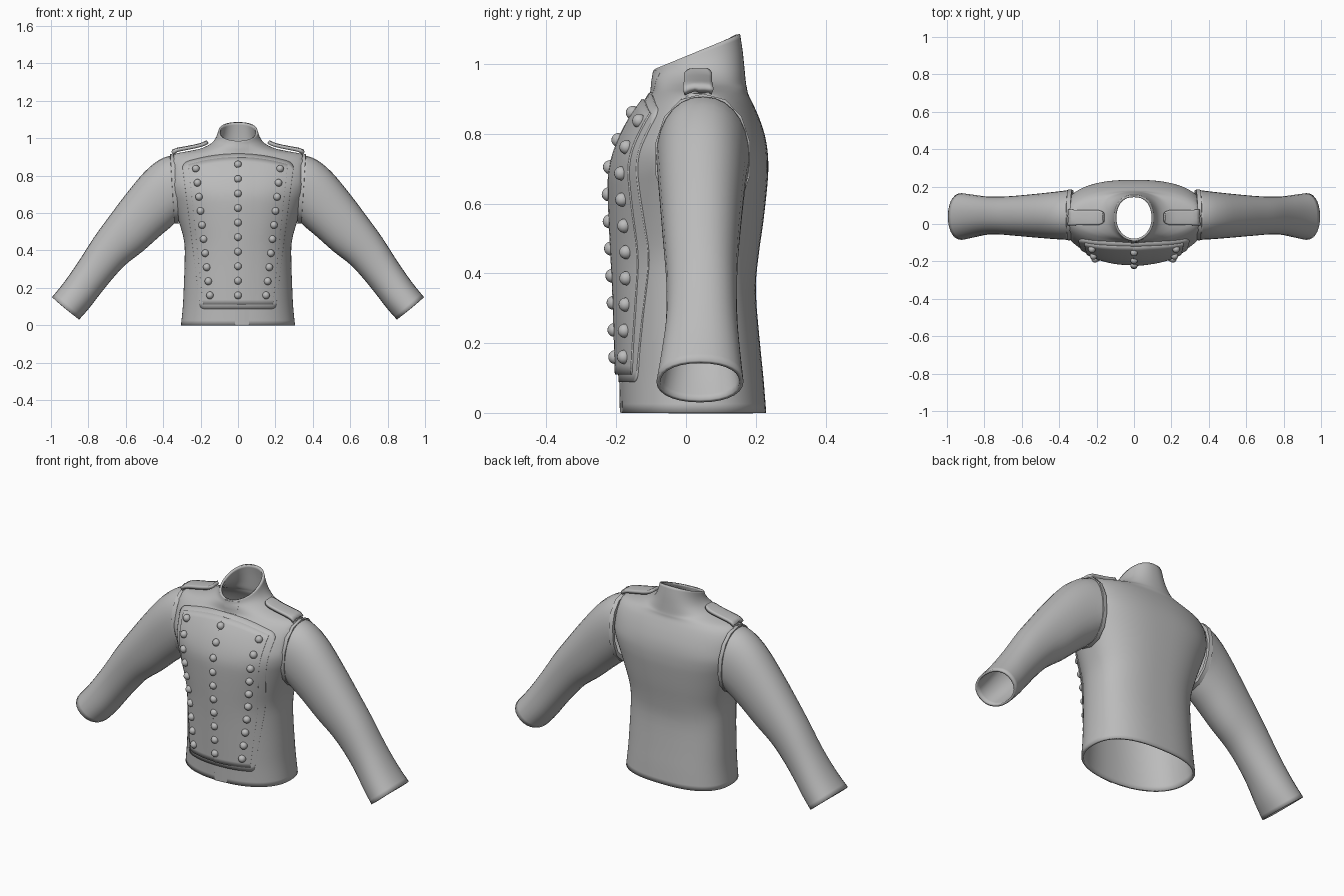
import bpy, bmesh, math
from mathutils import Vector
from mathutils.bvhtree import BVHTree

cube = bpy.data.objects.get("Cube")
if cube:
    bpy.data.objects.remove(cube, do_unlink=True)

cloth = bpy.data.materials.new("grey_cloth")
cloth.use_nodes = True
GREY = (0.5, 0.5, 0.5, 1)
cloth.diffuse_color = GREY
cloth.node_tree.nodes["Principled BSDF"].inputs["Base Color"].default_value = GREY


def finish(name, bm, thickness=0, mirror=False, angle=35):
    """Turn a bmesh into a smooth-shaded object with optional thickness and mirror."""
    mesh = bpy.data.meshes.new(name)
    bm.to_mesh(mesh)
    mesh.materials.append(cloth)
    obj = bpy.data.objects.new(name, mesh)
    bpy.context.collection.objects.link(obj)
    if mirror:
        obj.modifiers.new("mirror", "MIRROR").use_mirror_merge = False
    if thickness:
        solid = obj.modifiers.new("thickness", "SOLIDIFY")
        solid.thickness, solid.offset = thickness, -1
    bpy.ops.object.select_all(action="DESELECT")
    obj.select_set(True)
    bpy.context.view_layer.objects.active = obj
    bpy.ops.object.shade_smooth_by_angle(angle=math.radians(angle))
    return obj


def skin(rows, closed, recalc=True):
    """Bridge rows of points with quads."""
    bm = bmesh.new()
    grid = [[bm.verts.new(p) for p in row] for row in rows]
    count = len(rows[0])
    for a, b in zip(grid, grid[1:]):
        for i in range(count if closed else count - 1):
            j = (i + 1) % count
            bm.faces.new((a[i], a[j], b[j], b[i]))
    if recalc:
        bmesh.ops.recalc_face_normals(bm, faces=bm.faces)
    return bm


def smooth_rows(rows, steps):
    """Catmull-Rom interpolation between rows of numbers."""
    out = []
    for i in range(len(rows) - 1):
        p = [rows[max(i - 1, 0)], rows[i], rows[i + 1], rows[min(i + 2, len(rows) - 1)]]
        for s in range(steps):
            t = s / steps
            out.append([b + t / 2 * (c - a + t * (2*a - 5*b + 4*c - d + t * (3*(b - c) + d - a)))
                        for a, b, c, d in zip(*p)])
    return out + [rows[-1]]


def power(v, e):
    return math.copysign(abs(v) ** e, v)


# Torso and collar: height, half width, front, back, roundness, tilt
TORSO = [
    (0, .305, -.185, .23, 2.2, 0), (.1, .295, -.187, .222, 2.2, 0),
    (.2, .29, -.19, .212, 2.2, 0), (.35, .285, -.195, .2, 2.2, 0),
    (.45, .288, -.2, .208, 2.2, 0), (.55, .315, -.205, .222, 2.2, 0),
    (.65, .35, -.208, .233, 2.2, 0), (.7, .37, -.205, .236, 2.2, 0),
    (.75, .385, -.192, .234, 2.2, 0), (.8, .39, -.172, .225, 2.1, 0),
    (.85, .39, -.145, .208, 2, 0), (.89, .375, -.117, .19, 1.9, 0),
    (.915, .345, -.1, .178, 1.7, 0), (.93, .27, -.097, .175, 1.7, 0),
    (.945, .2, -.096, .172, 1.8, 0), (.97, .145, -.094, .168, 2, .1),
    (1, .118, -.092, .163, 2, .25), (1.035, .105, -.09, .155, 2, .41),
]
MID, ARMHOLE = .03, .345
rows = []
for z, half, front, back, n, tilt in smooth_rows(TORSO, 3):
    row = []
    for k in range(72):
        c, s = math.cos(math.tau * k / 72), math.sin(math.tau * k / 72)
        e = 2 / (n if s < 0 else n + .3)
        y = MID + power(s, e) * (back - MID if s > 0 else MID - front)
        x = max(-ARMHOLE, min(ARMHOLE, half * power(c, e)))
        row.append((x, y, z + tilt * (y - MID)))
    rows.append(row)
bm = skin(rows, True)
surface = BVHTree.FromBMesh(bm)
finish("jacket_body", bm, .012)


def on_front(x, z, lift):
    hit = surface.ray_cast(Vector((x, -1, z)), Vector((0, 1, 0)))[0]
    return Vector((x, (hit.y if hit else -.08) - lift, z))


def on_top(x, y, lift):
    hit = surface.ray_cast(Vector((x, y, 2)), Vector((0, 0, -1)))[0]
    return Vector((x, y, (hit.z if hit else .9) + lift))


# Sleeves: upper edge x, z, lower edge x, z, front y, back y
SLEEVE = [
    (.358, .908, .335, .55, -.085, .182), (.42, .885, .36, .525, -.083, .176),
    (.5, .82, .42, .475, -.078, .168), (.6, .7, .51, .395, -.07, .158),
    (.69, .58, .6, .325, -.062, .15), (.77, .47, .67, .25, -.056, .146),
    (.85, .345, .735, .17, -.058, .148), (.93, .23, .795, .092, -.072, .157),
    (.995, .15, .85, .03, -.085, .165),
]


def sleeve_ring(ux, uz, lx, lz, y0, y1, grow=1, shift=0, sides=28):
    mid = Vector(((ux + lx) / 2 + shift, (y0 + y1) / 2, (uz + lz) / 2))
    up = Vector((ux - lx, 0, uz - lz)) / 2 * grow
    side = Vector((0, (y1 - y0) / 2 * grow, 0))
    return [mid + up * power(math.cos(math.tau * k / sides), .92)
            + side * power(math.sin(math.tau * k / sides), .92) for k in range(sides)]


rings = [sleeve_ring(*r) for r in smooth_rows(SLEEVE, 3)]
finish("sleeves", skin(rings, True), .012, mirror=True)

# Raised seam band around each armhole
band = [sleeve_ring(*SLEEVE[0], grow=g, shift=d, sides=14)
        for g, d in ((.9, -.018), (1.03, -.018), (1.04, .004), (.9, .008))]
finish("armhole_bands", skin(band, True), mirror=True)


def front_patch(name, left, right, bottom, top, arch, corner, lift, thick):
    """Panel draped on the chest; left and right give (bottom x, top x)."""
    rows = []
    for j in range(31):
        v = j / 30
        row = []
        for i in range(33):
            t = math.sin(math.pi / 2 * (i / 16 - 1))
            f = (t + 1) / 2
            lo, hi = (left[m] + (right[m] - left[m]) * f for m in (0, 1))
            x = lo + (hi - lo) * v
            d = max(0, (abs(t) - .9) / .1)
            cut = corner * (1 - math.sqrt(max(0, 1 - d * d)))
            z0 = bottom + cut
            z1 = top + arch * (1 - (x / .3) ** 2) - cut
            row.append(on_front(x, z0 + (z1 - z0) * v, lift(x)))
        rows.append(row)
    return finish(name, skin(rows, False, False), thick)


# Chest front: trim, two overlapping panels, and the closing flap
front_patch("chest_trim", (-.205, -.297), (.205, .297), .088, .868, .05, .025,
            lambda x: .007, .015)
front_patch("chest_panel_right", (-.187, -.266), (-.004, -.004), .11, .85, .05, 0,
            lambda x: .013, .015)
front_patch("chest_panel_left", (-.006, -.006), (.187, .266), .11, .85, .05, 0,
            lambda x: .013 + .004 * max(0, 1 - (x + .006) / .1), .015)
for name, low, high in (("lower_flap", .001, .088), ("collar_flap", .918, .982)):
    front_patch(name, (-.015, -.015), (.06, .06), low, high, 0, 0,
                lambda x: .005 * (1 - (x + .015) / .08), .006)

# Shoulder straps with a rounded inner end
strap = []
for i in range(17):
    f = 1 - math.cos(math.pi / 2 * i / 16)
    x = .158 + .187 * f
    d = max(0, 1 - (x - .158) / .035)
    half = .038 * (.45 + .55 * math.sqrt(max(0, 1 - d * d)))
    strap.append([on_top(x, .035 + half * (k / 4 - 1), .011) for k in range(9)])
finish("shoulder_straps", skin(strap, False, False), .018, mirror=True)


# Three rows of buttons
def button(name, x, z):
    bm = bmesh.new()
    bmesh.ops.create_uvsphere(bm, u_segments=16, v_segments=10, radius=.02)
    bmesh.ops.translate(bm, verts=bm.verts, vec=on_front(x, z, .014))
    finish(name, bm, angle=60)


for i in range(10):
    f = i / 9
    button("centre_button", 0, .16 + .7 * f)
    for side, sign in (("left", 1), ("right", -1)):
        button(side + "_button", sign * (.15 + .075 * f), .16 + .677 * f)
